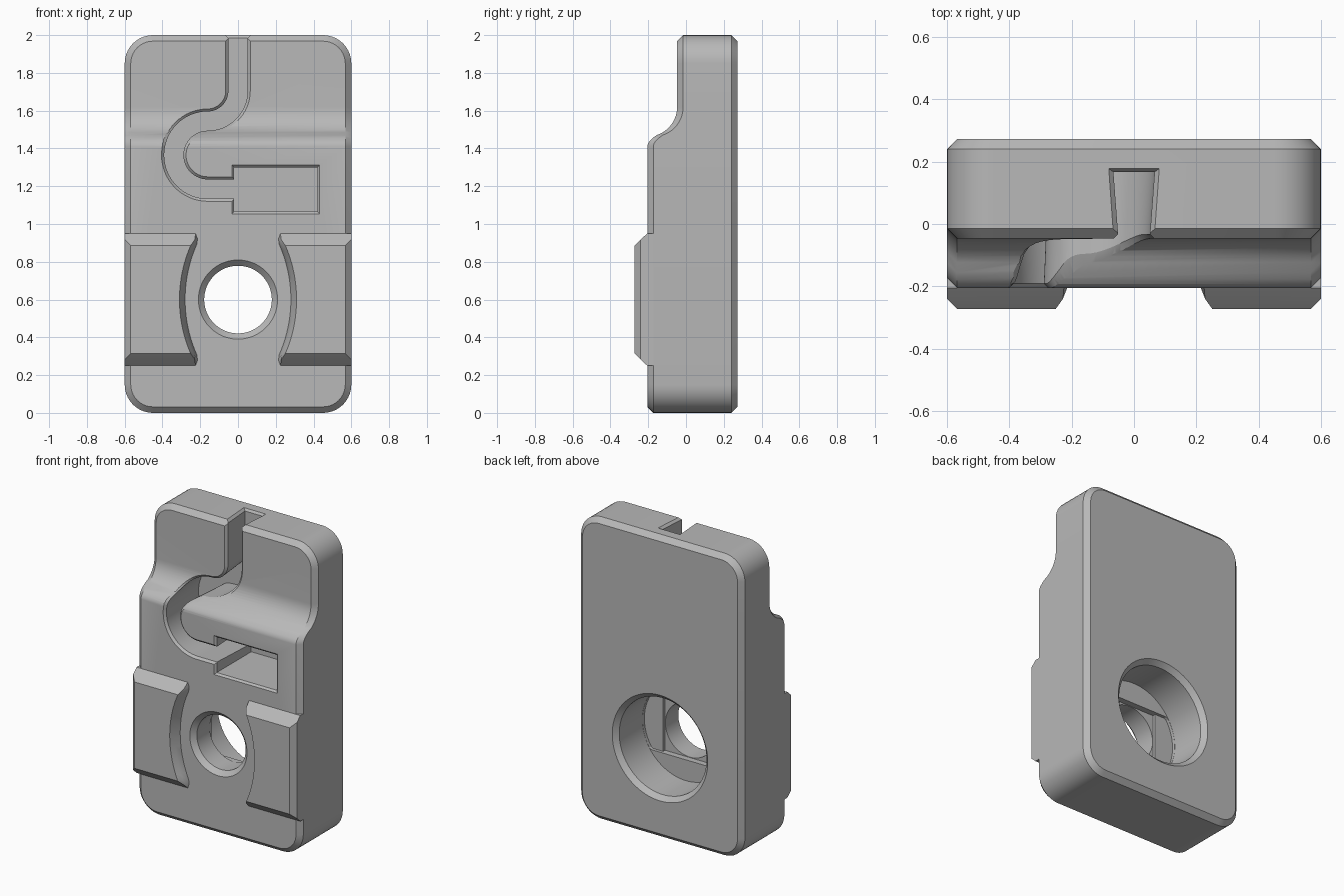
import bpy, bmesh
from math import sin, cos, pi, sqrt

if "Cube" in bpy.data.objects:
    bpy.data.objects.remove(bpy.data.objects["Cube"])

grey = bpy.data.materials.new("plain grey")
grey.use_nodes = True
grey.diffuse_color = (0.48, 0.48, 0.48, 1)
grey.node_tree.nodes["Principled BSDF"].inputs["Base Color"].default_value = grey.diffuse_color

BACK, FRONT, CH = 0.272, -0.205, 0.032
HOLE_Z = 0.6


def loft(name, rings, strip_end=False):
    """Join equal-length rings of points and cap both ends."""
    bm = bmesh.new()
    vs = [[bm.verts.new(p) for p in ring] for ring in rings]
    n = len(vs[0])
    for a, b in zip(vs, vs[1:]):
        for i in range(n):
            j = (i + 1) % n
            bm.faces.new((a[i], a[j], b[j], b[i]))
    bm.faces.new(vs[0])
    if strip_end:
        # curved cap made of strips between mirrored points
        e = vs[-1]
        for i in range(n // 2 - 1):
            bm.faces.new((e[i], e[i + 1], e[n - 2 - i], e[n - 1 - i]))
    else:
        bm.faces.new(vs[-1])
    bmesh.ops.recalc_face_normals(bm, faces=bm.faces)
    me = bpy.data.meshes.new(name)
    bm.to_mesh(me)
    bm.free()
    me.materials.append(grey)
    ob = bpy.data.objects.new(name, me)
    bpy.context.collection.objects.link(ob)
    return ob


def front_y(z):
    """Front surface: thick lower part, S-curve, thinner upper part."""
    if z <= 1.41:
        return FRONT
    if z < 1.47:
        return FRONT + 0.05 * ((z - 1.41) / 0.06) ** 2
    return FRONT + sqrt(0.158 ** 2 - max(1.62 - z, 0) ** 2)


def outline(inset):
    """Rounded rectangle as (x, z), right side upwards then left side down."""
    r = 0.15 - inset
    quarter = [pi / 2 * i / 10 for i in range(11)]
    right = [(0.45 + r * sin(a), 0.15 - r * cos(a)) for a in quarter]
    right += [(0.6 - inset, 1.41 + 0.015 * i) for i in range(15)]
    right += [(0.45 + r * cos(a), 1.85 + r * sin(a)) for a in quarter]
    return right + [(-x, z) for x, z in reversed(right)]


def rect(x0, x1, z0, z1, y, grow=0):
    x0, x1, z0, z1 = x0 - grow, x1 + grow, z0 - grow, z1 + grow
    return [(x0, y, z0), (x1, y, z0), (x1, y, z1), (x0, y, z1)]


def circle(r, y, limit=9):
    """Circle about the hole axis, optionally flattened above and below."""
    pts = []
    for i in range(72):
        a = 2 * pi * (i + 0.5) / 72
        pts.append((r * cos(a), y, HOLE_Z + max(-limit, min(limit, r * sin(a)))))
    return pts


# Main body with chamfered front and back rims
full, inner = outline(0), outline(CH)
body = loft("body", [
    [(x, BACK, z) for x, z in inner],
    [(x, BACK - CH, z) for x, z in full],
    [(x, front_y(z) + CH, z) for x, z in full],
    [(x, front_y(z), z) for x, z in inner]], strip_end=True)

cutters = []

# Hole: counterbore, two stepped bridging recesses, front bore
cutters.append(loft("counterbore_cutter", [
    circle(0.38, BACK + 0.03), circle(0.32, BACK - 0.03), circle(0.32, 0)]))
cutters.append(loft("slot_recess_cutter", [
    circle(0.319, 0.02, 0.182), circle(0.319, -0.02, 0.182)]))
s = 0.182
cutters.append(loft("square_recess_cutter", [
    rect(-s, s, HOLE_Z - s, HOLE_Z + s, y) for y in (0.01, -0.04)]))
cutters.append(loft("bore_cutter", [
    circle(0.179, -0.03), circle(0.179, FRONT + 0.03), circle(0.24, FRONT - 0.03)]))

# Rectangular pocket with a fine chamfer
FLOOR = 0.167
pocket = (-0.02, 0.42, 1.065, 1.3)
cutters.append(loft("pocket_cutter", [
    rect(*pocket, FLOOR), rect(*pocket, FRONT + 0.012),
    rect(*pocket, FRONT - 0.018, 0.03)]))

# Winding channel: each path entry is x, z, sideways direction, end flare
path = [(0, 2.03, 1, 0, 0.045), (0, 1.985, 1, 0, 0)]
for i in range(17):
    a = pi / 2 * i / 16
    path.append((-0.16 + 0.16 * cos(a), 1.705 - 0.16 * sin(a), cos(a), -sin(a), 0))
for i in range(1, 33):
    a = pi / 2 + pi * i / 32
    path.append((-0.16 + 0.18 * cos(a), 1.365 + 0.18 * sin(a), -cos(a), -sin(a), 0))
path.append((0.03, 1.185, 0, 1, 0))


def channel_section(x, z, dx, dz, flare):
    def point(w, rule):
        px, pz = x + dx * w, z + dz * w
        return (px, rule(pz), pz)
    half = [(0.066, lambda q: FLOOR + flare * 0.7),
            (0.051, lambda q: front_y(q) + 0.014),
            (0.085, lambda q: front_y(q) - 0.02),
            (0.085, lambda q: -0.5)]
    one = [point(w + flare, rule) for w, rule in half]
    two = [point(-w - flare, rule) for w, rule in reversed(half)]
    return one + two


cutters.append(loft("channel_cutter", [channel_section(*p) for p in path]))

# Carve the body
bpy.context.view_layer.objects.active = body
for c in cutters:
    mod = body.modifiers.new(c.name, "BOOLEAN")
    mod.operation = "DIFFERENCE"
    mod.solver = "EXACT"
    mod.object = c
    bpy.ops.object.modifier_apply(modifier=mod.name)
    bpy.data.objects.remove(c)


# Raised side pads with curved inner edges
def pad_ring(side, y, end_in, arc_in, out_in):
    half = 0.35 - end_in
    pts = [(side * (0.6 - out_in), y, HOLE_Z - half)]
    for i in range(25):
        d = half * (i / 12 - 1)
        edge = max(sqrt(0.72 ** 2 - d * d) - 0.44, 0.21 + (abs(d) - 0.31) * 0.375)
        pts.append((side * (edge + arc_in), y, HOLE_Z + d))
    pts.append((side * (0.6 - out_in), y, HOLE_Z + half))
    return pts


parts = [body]
for name, side in (("left_pad", 1), ("right_pad", -1)):
    parts.append(loft(name, [
        pad_ring(side, FRONT + CH, 0, 0, 0),
        pad_ring(side, FRONT, 0, 0, 0),
        pad_ring(side, -BACK + CH, 0.032, 0.015, 0),
        pad_ring(side, -BACK, 0.064, 0.03, CH)]))

# Smooth the curves, keep the creases
for ob in parts:
    bpy.ops.object.select_all(action="DESELECT")
    ob.select_set(True)
    bpy.context.view_layer.objects.active = ob
    bpy.ops.object.shade_smooth_by_angle(angle=0.4)
